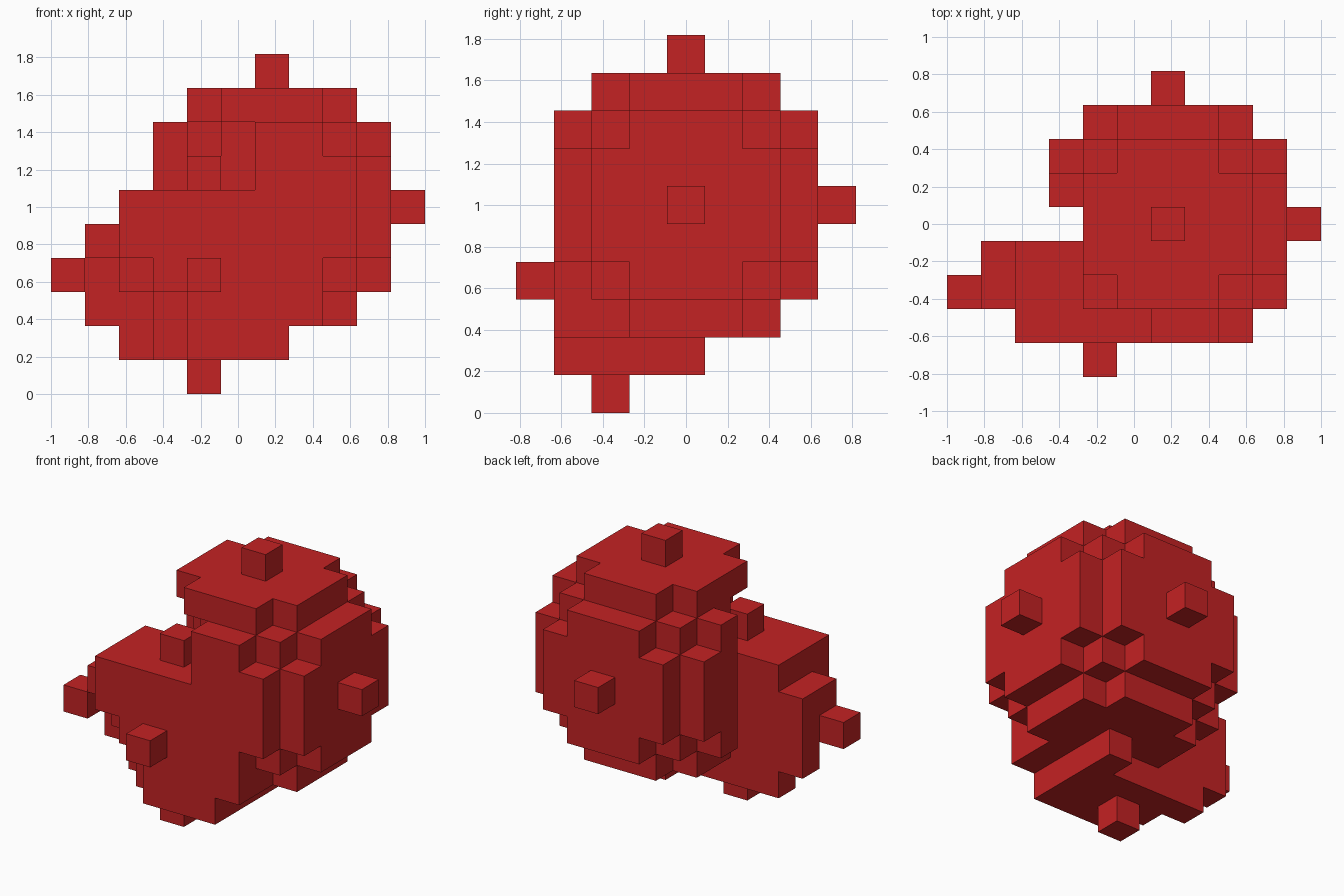
import bpy, bmesh
from mathutils import Vector

cube = bpy.data.objects.get("Cube")
if cube:
    bpy.data.objects.remove(cube, do_unlink=True)

U = 2 / 11                                # edge of one block
ORIGIN = Vector((-1, -4.5 * U, 0))

red = bpy.data.materials.new("red")
red.use_nodes = True
COLOUR = (0.55, 0.016, 0.017, 1)
red.diffuse_color = COLOUR
red.node_tree.nodes["Principled BSDF"].inputs["Base Color"].default_value = COLOUR


def ellipsoid(centre, radii):
    """Block cells whose centres lie inside an ellipsoid."""
    ranges = [range(c - r, c + r + 1) for c, r in zip(centre, radii)]
    return {(x, y, z) for x in ranges[0] for y in ranges[1] for z in ranges[2]
            if sum(((p - c) / r) ** 2
                   for p, c, r in zip((x, y, z), centre, radii)) <= 1.0001}


def large_cut(x, y, z):
    """Diagonal bite facing the small ball, below the top layer."""
    return y < 1 or (x < 6 and x + y < 8 and z < 8)


def small_cut(x, y, z):
    """Stepped chamfer on the lower front corner, sparing the end stud."""
    return 0 < x < 4 and y < 3 and x + y + z < (6 if z == 1 else 7) \
        and (x, y, z) != (4, 0, 3)


large = {c for c in ellipsoid((6, 4, 5), (4, 4, 4)) if not large_cut(*c)}
small = {c for c in ellipsoid((4, 2, 3), (4, 2, 3)) if not small_cut(*c)} - large
solid = large | small


def build(name, cells):
    """Skin the cells with only the faces that are exposed."""
    bm = bmesh.new()
    for cell in sorted(cells):
        for axis in range(3):
            for side in (0, 1):
                step = list(cell)
                step[axis] += 2 * side - 1
                if tuple(step) in solid:
                    continue
                u, v = (axis + 1) % 3, (axis + 2) % 3
                loop = []
                for a, b in ((0, 0), (1, 0), (1, 1), (0, 1)):
                    p = Vector(cell)
                    p[axis] += side
                    p[u] += a
                    p[v] += b
                    loop.append(bm.verts.new(ORIGIN + p * U))
                bm.faces.new(loop if side else loop[::-1])
    bmesh.ops.remove_doubles(bm, verts=bm.verts, dist=0.001)
    mesh = bpy.data.meshes.new(name)
    bm.to_mesh(mesh)
    bm.free()
    mesh.materials.append(red)
    obj = bpy.data.objects.new(name, mesh)
    bpy.context.collection.objects.link(obj)


build("large_ball", large)
build("small_ball", small)
